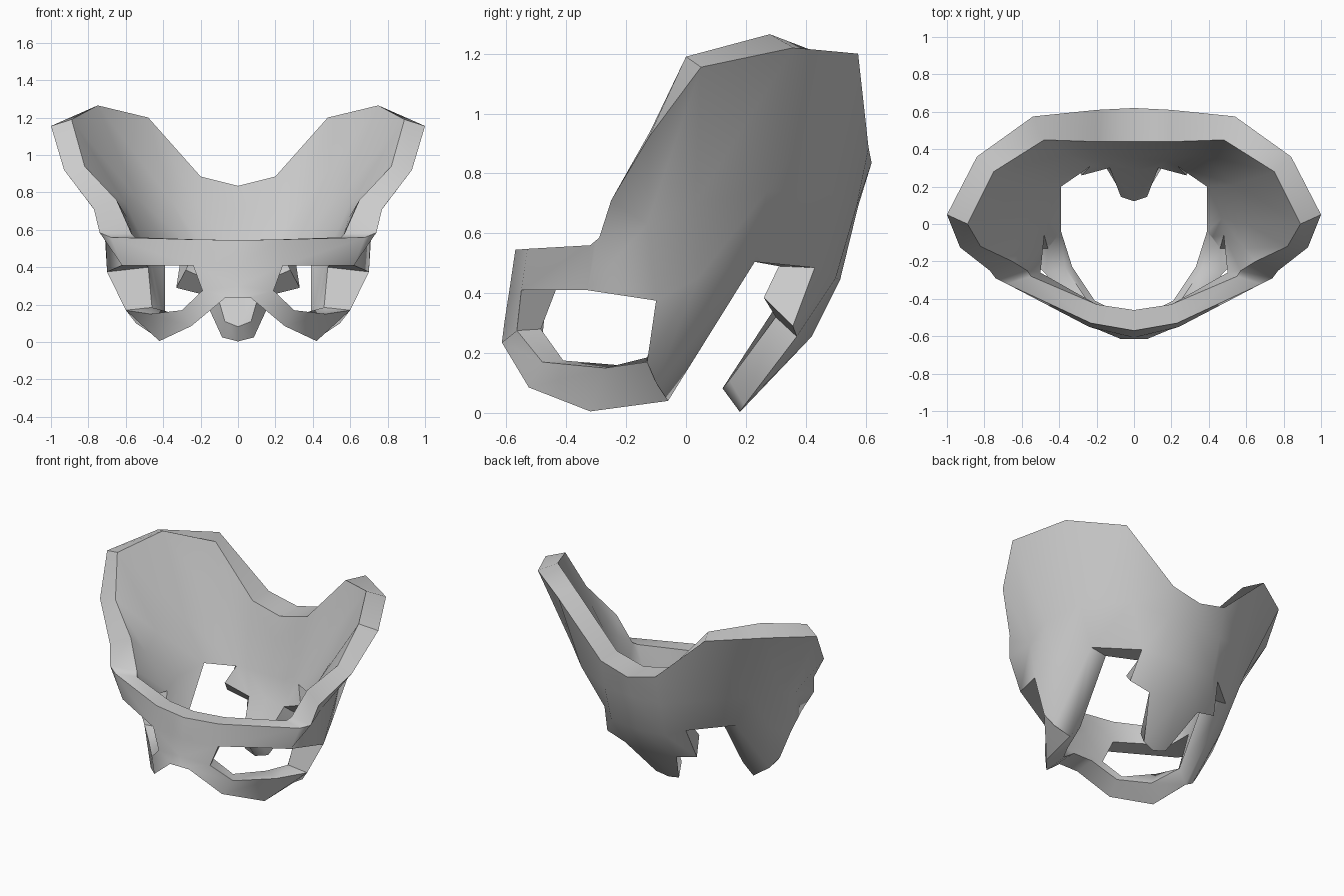
import bpy, bmesh

cube = bpy.data.objects.get("Cube")
if cube:
    bpy.data.objects.remove(cube, do_unlink=True)

bone = bpy.data.materials.new("grey_bone")
bone.use_nodes = True
colour = (0.6, 0.6, 0.6, 1)
bone.diffuse_color = colour
bone.node_tree.nodes["Principled BSDF"].inputs["Base Color"].default_value = colour

bm = bmesh.new()
edge_uses = {}


def add_face(*points):
    bm.faces.new([bm.verts.new(p) for p in points])


def plate(*pairs):
    """Add an outer face and its inner twin; each corner is an (outer, inner) pair."""
    add_face(*[outer for outer, inner in pairs])
    add_face(*[inner for outer, inner in reversed(pairs)])
    for a, b in zip(pairs, pairs[1:] + pairs[:1]):
        edge_uses.setdefault(frozenset((a, b)), []).append((a, b))


def loft(upper, lower):
    """Bridge two lines of pairs that have the same length."""
    for a, b, c, d in zip(upper, upper[1:], lower[1:], lower):
        plate(a, b, c, d)


def line(outer, inner):
    return list(zip(outer, inner))


# Iliac wing: crest and waist lines, running from the spine to the front
crest = line(
    [(0, .62, .835), (.2, .61, .885), (.54, .575, 1.2), (.84, .36, 1.22),
     (1, .05, 1.155), (.93, -.125, .92), (.77, -.25, .71)],
    [(0, .44, .835), (.2, .44, .885), (.48, .45, 1.2), (.75, .28, 1.265),
     (.89, 0, 1.19), (.82, -.12, .94), (.65, -.2, .76)])
hip_corner = ((.74, -.29, .585), (.57, -.25, .58))
waist = line(
    [(0, .575, .69), (.2, .57, .69), (.43, .49, .74), (.65, .27, .74),
     (.72, .03, .7), (.71, -.13, .63)],
    [(0, .4, .69), (.2, .39, .7), (.36, .37, .76), (.54, .21, .77),
     (.6, 0, .74), (.59, -.13, .66)]) + [hip_corner]

# Corners of the opening in the lower front
hole_front_top = ((.24, -.55, .41), (.2, -.435, .41))
hole_side_top = ((.62, -.33, .41), (.5, -.26, .42))
hole_back = ((.7, -.1, .375), (.48, -.06, .4))
hole_low = line(
    [(.6, -.13, .17), (.47, -.27, .15), (.3, -.48, .17), (.19, -.565, .275)],
    [(.46, -.13, .185), (.37, -.23, .16), (.25, -.41, .175), (.16, -.485, .28)])

# Lower line of the wing, passing over the notch beside the sacrum
sacrum_low = line([(0, .515, .445), (.2, .5, .45), (.3, .43, .485)],
                  [(0, .35, .47), (.17, .34, .48), (.23, .31, .49)])
notch_top = ((.53, .23, .505), (.39, .2, .51))
socket = ((.66, .04, .45), (.47, .03, .46))
loft(crest, waist)
loft(waist, sacrum_low + [notch_top, socket, hole_back, hole_side_top])

# Front band above the opening
band_side = ((.68, -.32, .56), (.55, -.28, .56))
band_front = ((.23, -.53, .548), (.2, -.43, .548))
plate(hip_corner, band_side, hole_side_top)
loft([band_side, band_front], [hole_side_top, hole_front_top])

# Ischium and the lower branch beneath the opening
branch = line(
    [(.455, -.06, .04), (.42, -.32, .005), (.25, -.525, .085), (.07, -.615, .235)],
    [(.39, -.04, .12), (.33, -.23, .08), (.21, -.41, .14), (.07, -.48, .25)])
ischium = ((.545, -.1, .1), (.42, -.07, .16))
loft([notch_top, socket, hole_back], [branch[0], ischium, hole_low[0]])
plate(branch[0], ischium, hole_low[0])
loft(hole_low, branch)

# Pubic joint at the centre front
joint = line([(0, -.57, .545), (0, -.59, .41), (0, -.607, .3), (0, -.615, .235)],
             [(0, -.46, .545), (0, -.46, .41), (0, -.475, .3), (0, -.48, .25)])
loft([band_front, hole_front_top, hole_low[-1], branch[-1]], joint)

# Sacrum shelf and tapering tailbone
shelf = line([(0, .42, .255), (.19, .37, .255), (.33, .357, .29)],
             [(0, .29, .34), (.13, .3, .32), (.28, .26, .385)])
tail_tip = line([(0, .18, .003), (.085, .195, .025)],
                [(0, .122, .082), (.07, .145, .11)])
loft(sacrum_low, shelf)
loft(shelf[:2], tail_tip)

# Close every open edge between outer and inner faces, except on the mirror plane
for uses in edge_uses.values():
    a, b = uses[0]
    if len(uses) == 1 and a[0][0] + b[0][0] > 0:
        add_face(b[0], a[0], a[1], b[1])

# Weld the half, mirror it and point all faces outwards
bmesh.ops.remove_doubles(bm, verts=bm.verts, dist=.001)
bmesh.ops.mirror(bm, geom=bm.verts[:] + bm.edges[:] + bm.faces[:], axis="X", merge_dist=.001)
bmesh.ops.recalc_face_normals(bm, faces=bm.faces)

mesh = bpy.data.meshes.new("pelvis_bone")
bm.to_mesh(mesh)
bm.free()
mesh.materials.append(bone)
pelvis = bpy.data.objects.new("pelvis_bone", mesh)
bpy.context.collection.objects.link(pelvis)
bpy.ops.object.select_all(action="DESELECT")
pelvis.select_set(True)
bpy.context.view_layer.objects.active = pelvis
bpy.ops.object.shade_smooth_by_angle(angle=1)
